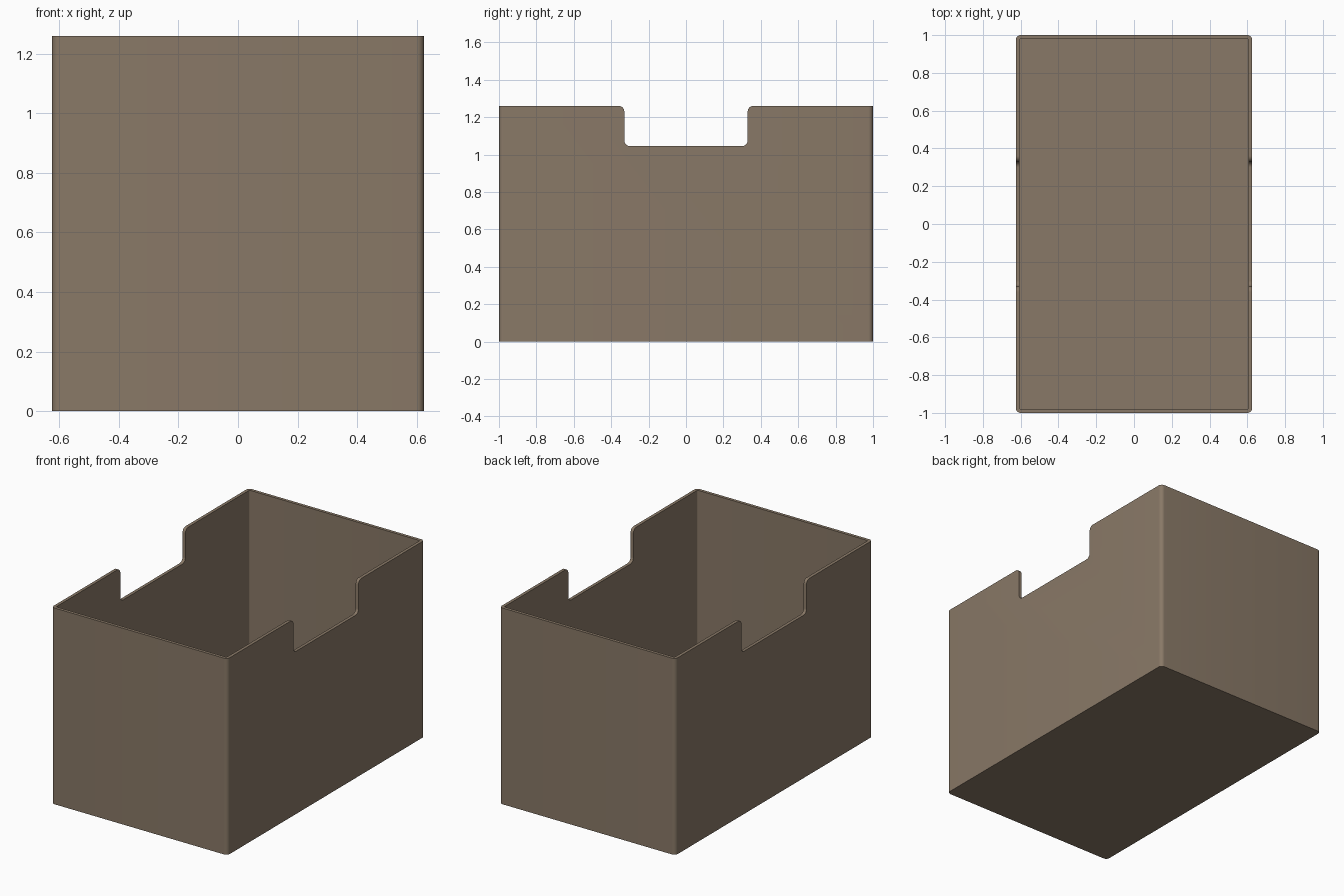
import bpy, bmesh
from math import sin, cos, pi

if "Cube" in bpy.data.objects:
    bpy.data.objects.remove(bpy.data.objects["Cube"])

HX, HY, H = 0.625, 1.0, 1.26   # half width, half length, height
T = 0.02                       # wall and floor thickness
NY, NZ, R = 0.33, 1.045, 0.03  # notch half width, notch floor, fillet


def arc(cx, cy, r, a0, a1, n=8):
    return [(cx + r * cos(a0 + (a1 - a0) * i / n),
             cy + r * sin(a0 + (a1 - a0) * i / n)) for i in range(n + 1)]


def rounded_rect(hx, hy, r):
    pts = []
    for k, (sx, sy) in enumerate([(1, 1), (-1, 1), (-1, -1), (1, -1)]):
        pts += arc(sx * (hx - r), sy * (hy - r), r, k * pi / 2, (k + 1) * pi / 2)
    return pts


def prism(name, points, offset):
    """Extrude a closed loop of 3D points along offset."""
    bm = bmesh.new()
    face = bm.faces.new([bm.verts.new(p) for p in points])
    out = bmesh.ops.extrude_face_region(bm, geom=[face])
    verts = [g for g in out["geom"] if isinstance(g, bmesh.types.BMVert)]
    bmesh.ops.translate(bm, verts=verts, vec=offset)
    bmesh.ops.recalc_face_normals(bm, faces=bm.faces)
    mesh = bpy.data.meshes.new(name)
    bm.to_mesh(mesh)
    bm.free()
    obj = bpy.data.objects.new(name, mesh)
    bpy.context.collection.objects.link(obj)
    return obj


# Outer shell and the hollow inside it
box = prism("open_box", [(x, y, 0) for x, y in rounded_rect(HX, HY, 0.025)], (0, 0, H))
hollow = prism("hollow_cutter",
               [(x, y, T) for x, y in rounded_rect(HX - T, HY - T, 0.005)], (0, 0, H))

# Notch profile: rounded floor corners, flared rounded lips at the rim
right = (arc(NY - R, NZ + R, R, -pi / 2, 0)
         + arc(NY + R, H - R, R, pi, pi / 2)
         + [(NY + R, H + 0.2)])
profile = right + [(-y, z) for y, z in reversed(right)]
notch = prism("notch_cutter", [(-1, y, z) for y, z in profile], (2, 0, 0))

# Cut the hollow and the notch through both long walls
bpy.context.view_layer.objects.active = box
box.select_set(True)
for cutter in (hollow, notch):
    mod = box.modifiers.new(cutter.name, "BOOLEAN")
    mod.operation = "DIFFERENCE"
    mod.solver = "EXACT"
    mod.object = cutter
    bpy.ops.object.modifier_apply(modifier=mod.name)
    bpy.data.objects.remove(cutter)

bpy.ops.object.select_all(action="DESELECT")
box.select_set(True)
bpy.ops.object.shade_smooth_by_angle(angle=pi / 6)

# Brown finish
mat = bpy.data.materials.new("brown")
mat.diffuse_color = (0.25, 0.19, 0.135, 1)
mat.use_nodes = True
mat.node_tree.nodes["Principled BSDF"].inputs["Base Color"].default_value = mat.diffuse_color
box.data.materials.clear()
box.data.materials.append(mat)
